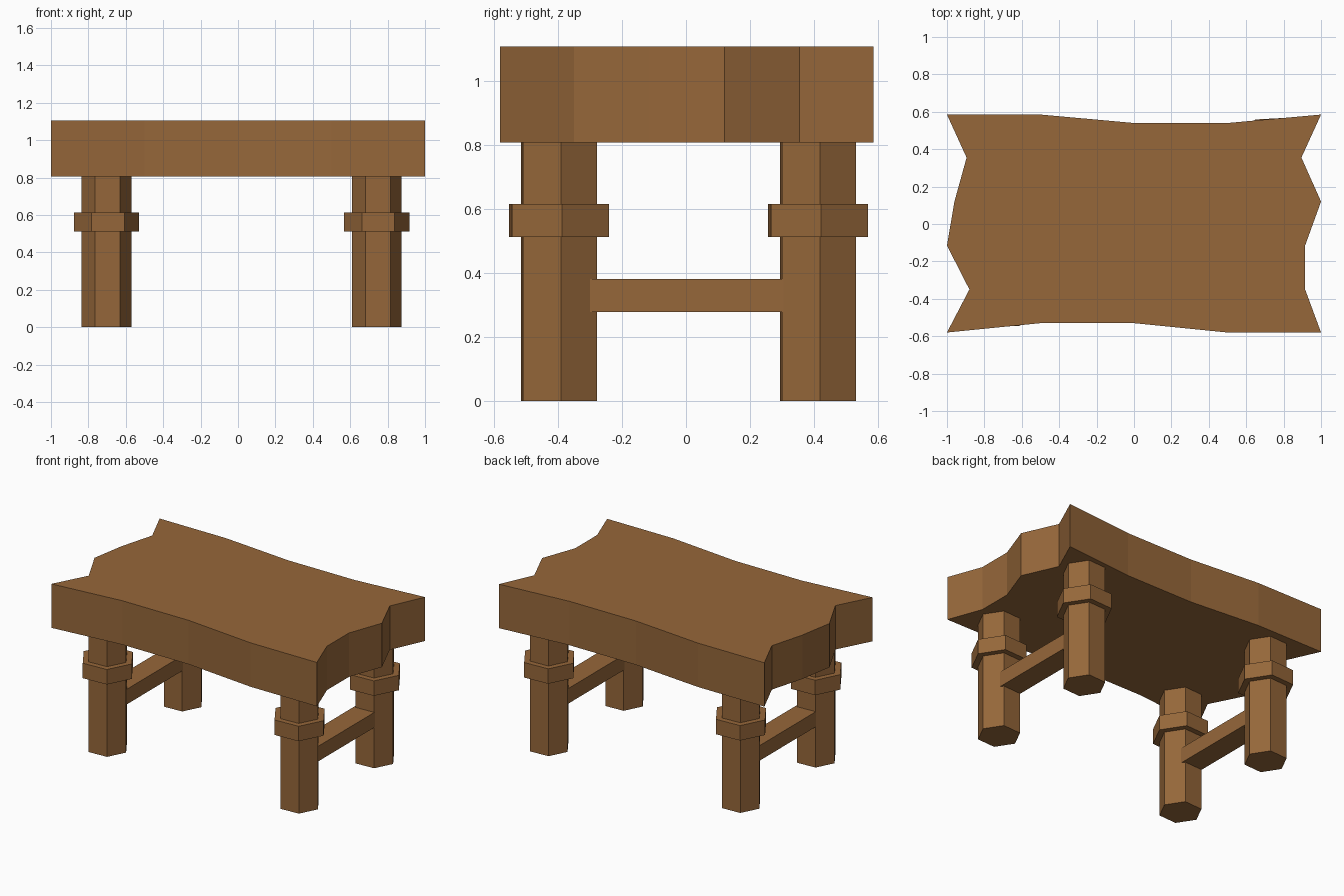
import bpy, bmesh, math

if "Cube" in bpy.data.objects:
    bpy.data.objects.remove(bpy.data.objects["Cube"])

wood = bpy.data.materials.new("brown wood")
wood.diffuse_color = (0.305, 0.136, 0.042, 1)
wood.use_nodes = True
wood.node_tree.nodes["Principled BSDF"].inputs["Base Color"].default_value = wood.diffuse_color


def prism(name, outline, z0, z1):
    """Extrude a flat outline from z0 up to z1."""
    bm = bmesh.new()
    base = bm.faces.new([bm.verts.new((x, y, z0)) for x, y in outline])
    top = bmesh.ops.extrude_face_region(bm, geom=[base])["geom"]
    bmesh.ops.translate(bm, vec=(0, 0, z1 - z0),
                        verts=[v for v in top if isinstance(v, bmesh.types.BMVert)])
    bmesh.ops.recalc_face_normals(bm, faces=bm.faces)
    mesh = bpy.data.meshes.new(name)
    bm.to_mesh(mesh)
    bm.free()
    mesh.materials.append(wood)
    obj = bpy.data.objects.new(name, mesh)
    bpy.context.collection.objects.link(obj)
    return obj


def hexagon(cx, cy, r, turn=3):
    angles = [math.radians(turn + 60 * i) for i in range(6)]
    return [(cx + r * math.cos(a), cy + r * math.sin(a)) for a in angles]


# Rough-hewn slab top
slab = [(-1, -.58), (-.5, -.53), (0, -.53), (.5, -.58), (1, -.58),
        (.915, -.35), (.915, -.115), (1, .12), (.895, .355), (1, .585),
        (.5, .54), (0, .54), (-.5, .585), (-1, .585),
        (-.895, .355), (-.96, .12), (-1, -.115), (-.88, -.35)]
prism("table_top", slab, 0.807, 1.106)

# Hexagonal legs with collars, and a stretcher joining each pair
for side, x in (("left", -0.703), ("right", 0.742)):
    for end, y in (("front", -0.397), ("back", 0.412)):
        prism(f"{end}_{side}_leg", hexagon(x, y, 0.1335), 0, 0.82)
        prism(f"{end}_{side}_collar", hexagon(x, y, 0.175), 0.512, 0.614)
    w = 0.075
    prism(f"{side}_stretcher",
          [(x - w, -.39), (x + w, -.39), (x + w, .41), (x - w, .41)], 0.278, 0.381)
